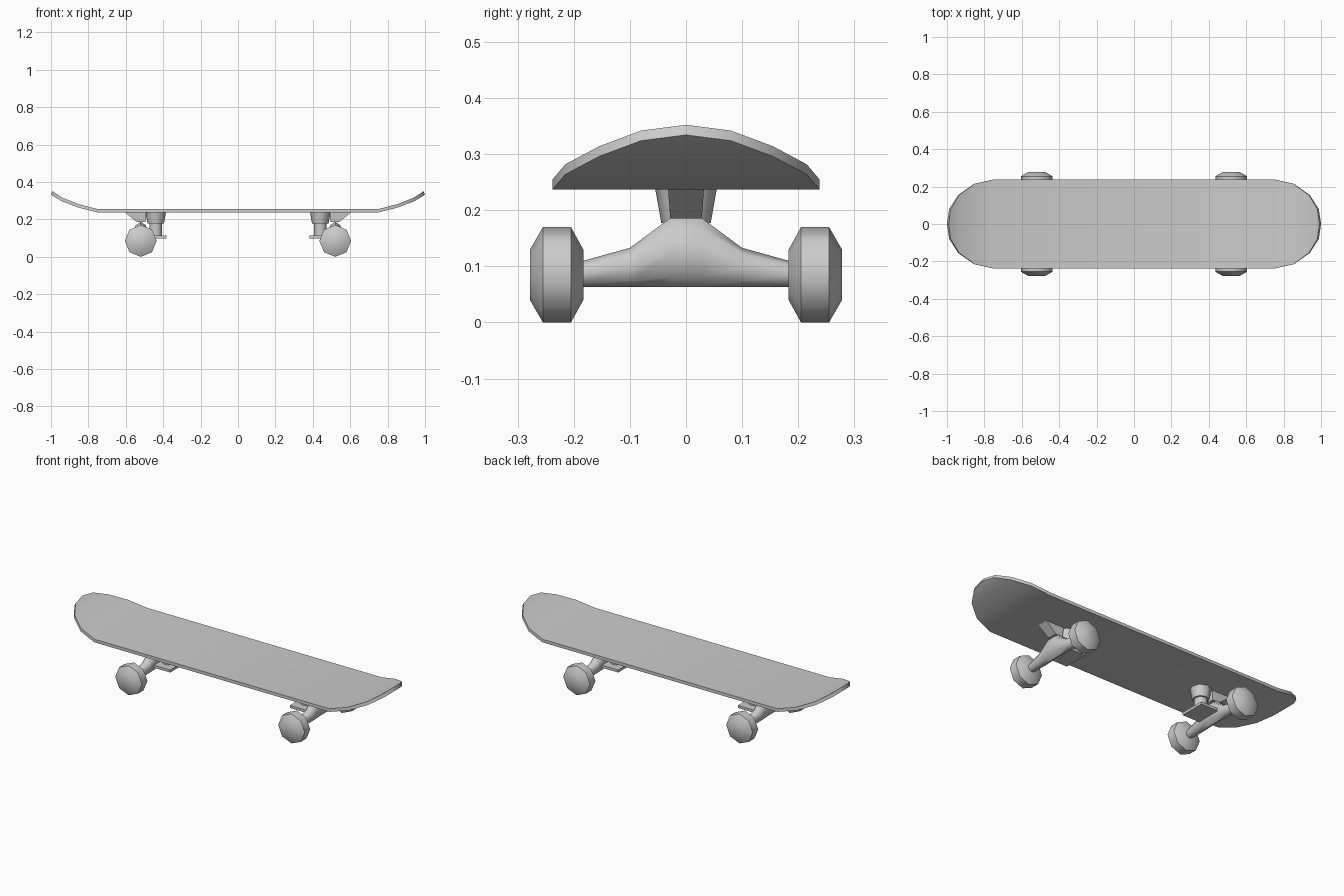
import bpy
import math
from mathutils import Vector

cube = bpy.data.objects.get("Cube")
if cube:
    bpy.data.objects.remove(cube, do_unlink=True)

grey = bpy.data.materials.new("plain grey")
grey.use_nodes = True
grey.diffuse_color = (0.6, 0.6, 0.6, 1)
grey.node_tree.nodes["Principled BSDF"].inputs["Base Color"].default_value = (0.6, 0.6, 0.6, 1)


def loft(name, rings, angle=30):
    """Join equal-length rings of points into a closed, capped solid."""
    n = len(rings[0])
    verts = [p for ring in rings for p in ring]
    faces = [tuple(range(n)), tuple(range(len(verts) - n, len(verts)))]
    for r in range(len(rings) - 1):
        for i in range(n):
            j = (i + 1) % n
            faces.append((r * n + i, r * n + j, (r + 1) * n + j, (r + 1) * n + i))
    mesh = bpy.data.meshes.new(name)
    mesh.from_pydata(verts, [], faces)
    mesh.validate()
    mesh.materials.append(grey)
    obj = bpy.data.objects.new(name, mesh)
    bpy.context.collection.objects.link(obj)
    bpy.ops.object.select_all(action="DESELECT")
    obj.select_set(True)
    bpy.context.view_layer.objects.active = obj
    bpy.ops.object.mode_set(mode="EDIT")
    bpy.ops.mesh.select_all(action="SELECT")
    bpy.ops.mesh.normals_make_consistent(inside=False)
    bpy.ops.object.mode_set(mode="OBJECT")
    bpy.ops.object.shade_smooth_by_angle(angle=math.radians(angle))
    return obj


def ring(center, u, v, sides=8, turn=0.0):
    """Ellipse of points around center, spanned by vectors u and v."""
    c, u, v = Vector(center), Vector(u), Vector(v)
    steps = [turn + 2 * math.pi * i / sides for i in range(sides)]
    return [c + u * math.cos(a) + v * math.sin(a) for a in steps]


def rect(x0, x1, half_y, z):
    return [Vector(p) for p in
            ((x0, -half_y, z), (x1, -half_y, z), (x1, half_y, z), (x0, half_y, z))]


# Deck: underside stations (x, half width, z) from flat middle to raised tip
half = [(0.75, 0.238, 0.237), (0.855, 0.215, 0.264), (0.94, 0.155, 0.296),
        (0.988, 0.08, 0.324), (1.0, 0.002, 0.334)]
thick = 0.018
sections = []
for s, stations in ((-1, half[::-1]), (1, half)):
    for i, (x, w, z) in enumerate(stations):
        lean = 0.009 * (z - 0.237) / 0.097     # edge tilts inward on the kicks
        xt = x - lean
        sections.append([Vector((s * x, -w, z)), Vector((s * x, w, z)),
                         Vector((s * xt, w, z + thick)), Vector((s * xt, -w, z + thick))])
loft("deck", sections, 40)

# Trucks, mirrored end to end
for s, end in ((-1, "right"), (1, "left")):
    axle_x, pin_x = s * 0.52, s * 0.44

    # Hanger: a beam swelling to a tall flat-topped middle
    beam = [(0.19, 0.108, 0.022), (0.1, 0.133, 0.03), (0.027, 0.187, 0.038)]
    beam = [(-y, t, r) for y, t, r in beam] + beam[::-1]
    loft(f"{end}_hanger",
         [ring((axle_x, y, (t + 0.063) / 2), (r, 0, 0), (0, 0, (t - 0.063) / 2))
          for y, t, r in beam], 50)

    # Pivot support wedge under the deck
    loft(f"{end}_pivot_support",
         [rect(s * 0.605, s * 0.49, 0.032, 0.238),
          rect(s * 0.54, s * 0.495, 0.028, 0.185)])

    # Bushing cup, kingpin and lower plate
    for part, z0, r0, z1, r1 in (("bushing_cup", 0.239, 0.055, 0.177, 0.044),
                                 ("kingpin", 0.18, 0.034, 0.105, 0.034)):
        loft(f"{end}_{part}",
             [ring((pin_x, 0, z), (r, 0, 0), (0, r, 0)) for z, r in ((z0, r0), (z1, r1))], 50)
    loft(f"{end}_lower_plate",
         [rect(pin_x - 0.058, pin_x + 0.058, 0.073, z) for z in (0.098, 0.113)])

    # Wheels: eight-sided with chamfered rims
    for t, side in ((-1, "front"), (1, "back")):
        loft(f"{end}_{side}_wheel",
             [ring((axle_x, t * y, 0.085), (r, 0, 0), (0, 0, r))
              for y, r in ((0.183, 0.045), (0.205, 0.085), (0.255, 0.085), (0.278, 0.045))], 50)
